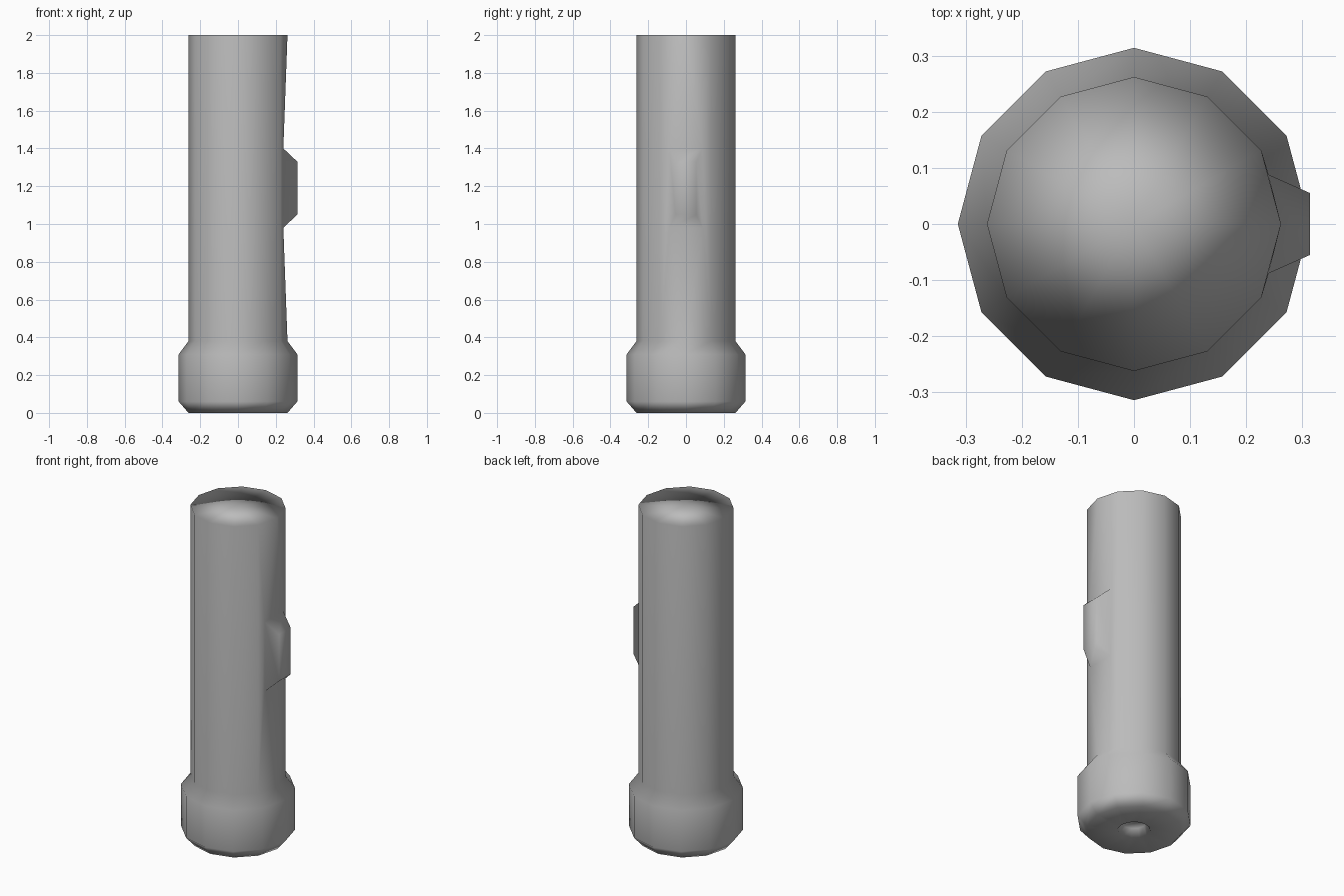
import bpy, bmesh, math

if "Cube" in bpy.data.objects:
    bpy.data.objects.remove(bpy.data.objects["Cube"])

SIDES = 12
# (radius, z) rings from the recessed dimple in the base up to the top rim
PROFILE = [(0.07, 0.05), (0.09, 0.0), (0.262, 0.0), (0.314, 0.06),
           (0.314, 0.31), (0.262, 0.38), (0.262, 2.0)]

bm = bmesh.new()


def ring(r, z):
    step = 2 * math.pi / SIDES
    return [bm.verts.new((r * math.cos(i * step), r * math.sin(i * step), z))
            for i in range(SIDES)]


def fan(loop, z):
    centre = bm.verts.new((0, 0, z))
    for i in range(SIDES):
        bm.faces.new((loop[i], loop[(i + 1) % SIDES], centre))


# Lathed head and barrel; the two +x barrel strips are left open for the switch
rings = [ring(r, z) for r, z in PROFILE]
for k, (low, high) in enumerate(zip(rings, rings[1:])):
    barrel = k == len(rings) - 2
    for i in range(SIDES):
        if barrel and i in (0, SIDES - 1):
            continue
        j = (i + 1) % SIDES
        bm.faces.new((low[i], low[j], high[j], high[i]))

# End caps
fan(rings[0], PROFILE[0][1])
fan(rings[-1], 2.0)


# Raised switch, blended into the barrel wall
def rect(x, y, z0, z1):
    return [bm.verts.new((x, sy * y, z))
            for sy, z in ((-1, z0), (1, z0), (1, z1), (-1, z1))]


foot = rect(0.24, 0.088, 0.98, 1.40)
crown = rect(0.314, 0.055, 1.05, 1.33)
for i in range(4):
    j = (i + 1) % 4
    bm.faces.new((foot[i], foot[j], crown[j], crown[i]))
bm.faces.new(crown)

# Barrel wall around the switch
low, high = rings[-2], rings[-1]
bm.faces.new((low[1], high[1], foot[2], foot[1]))
bm.faces.new((low[-1], foot[0], foot[3], high[-1]))
for end, left, right in ((low, foot[0], foot[1]), (high, foot[3], foot[2])):
    bm.faces.new((end[0], end[1], right))
    bm.faces.new((end[0], right, left))
    bm.faces.new((end[0], left, end[-1]))

bmesh.ops.recalc_face_normals(bm, faces=bm.faces[:])
for f in bm.faces:
    f.smooth = True
mesh = bpy.data.meshes.new("flashlight_body")
bm.to_mesh(mesh)
bm.free()
body = bpy.data.objects.new("flashlight_body", mesh)
bpy.context.collection.objects.link(body)

# Large faces dominate the smooth shading, so the barrel reads straight
weighted = body.modifiers.new("weighted_shading", 'WEIGHTED_NORMAL')
weighted.mode = 'FACE_AREA'
weighted.weight = 50

# Darker grey finish
finish = bpy.data.materials.new("dark_grey")
finish.diffuse_color = (0.5, 0.5, 0.5, 1)
finish.use_nodes = True
finish.node_tree.nodes["Principled BSDF"].inputs["Base Color"].default_value = finish.diffuse_color
mesh.materials.append(finish)
